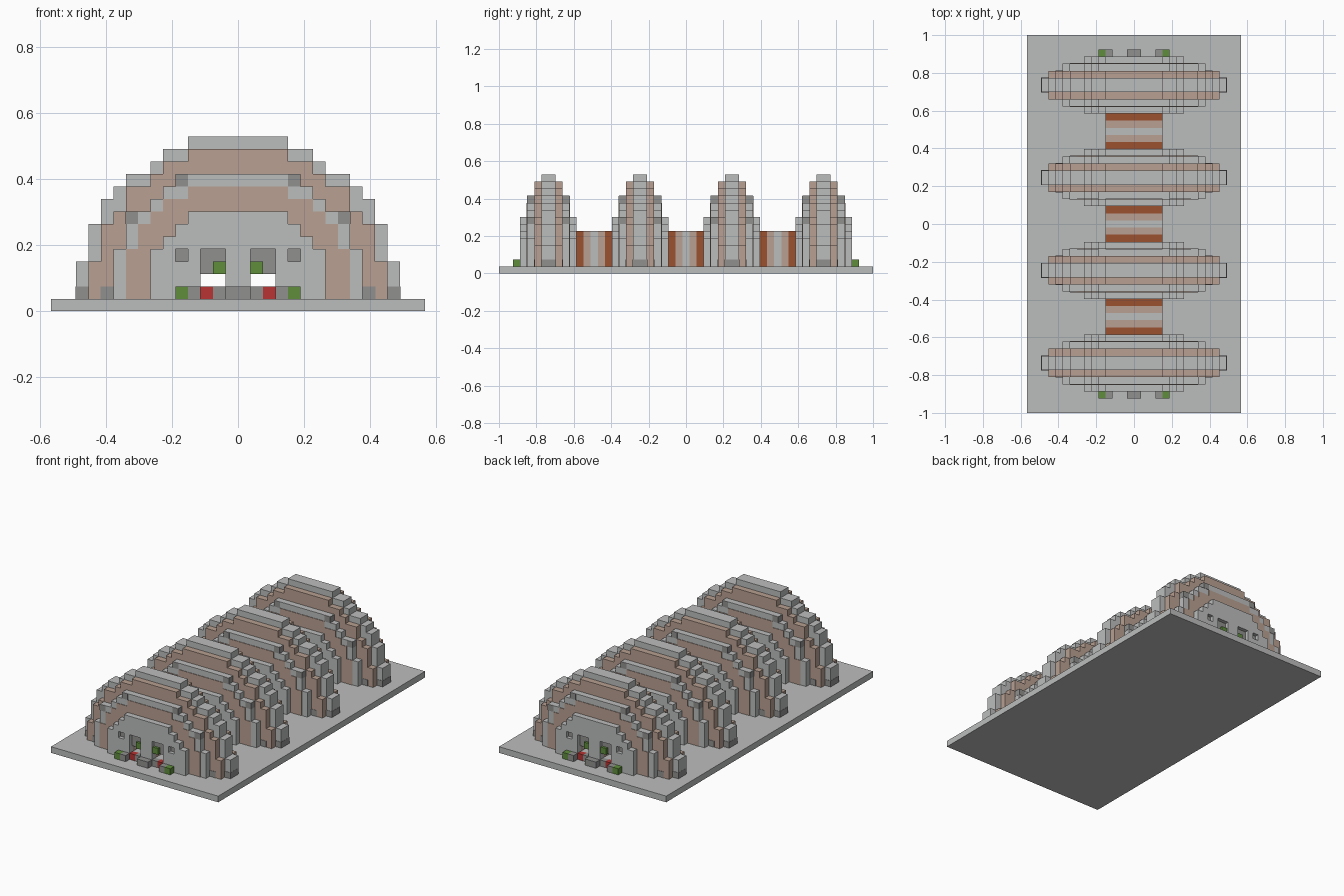
import bpy
import bmesh

if "Cube" in bpy.data.objects:
    bpy.data.objects.remove(bpy.data.objects["Cube"], do_unlink=True)

U = 2 / 53  # one block
RIBS = (-19.5, -6.5, 6.5, 19.5)
END = 23.5  # outer face of the end ribs, in blocks


def material(name, rgb):
    mat = bpy.data.materials.new(name)
    mat.use_nodes = True
    mat.diffuse_color = (*rgb, 1)
    mat.node_tree.nodes["Principled BSDF"].inputs["Base Color"].default_value = (*rgb, 1)
    return mat


GREY = material("light stone", (0.50, 0.51, 0.505))
DARK = material("dark stone", (0.28, 0.28, 0.275))
TAN = material("pale clay", (0.48, 0.35, 0.285))
RUST = material("rust clay", (0.33, 0.085, 0.03))
GREEN = material("leaf green", (0.115, 0.27, 0.045))
RED = material("flower red", (0.48, 0.032, 0.032))


def make_object(name, bm, mat):
    bmesh.ops.recalc_face_normals(bm, faces=bm.faces)
    mesh = bpy.data.meshes.new(name)
    bm.to_mesh(mesh)
    bm.free()
    if mat:
        mesh.materials.append(mat)
    obj = bpy.data.objects.new(name, mesh)
    bpy.context.collection.objects.link(obj)
    return obj


def boxes(name, spans, mat):
    """Boxes given as (x0, x1, y0, y1, z0, z1) in blocks."""
    bm = bmesh.new()
    for x0, x1, y0, y1, z0, z1 in spans:
        made = bmesh.ops.create_cube(bm, size=1)["verts"]
        for v in made:
            v.co.x = (x1 if v.co.x > 0 else x0) * U
            v.co.y = (y1 if v.co.y > 0 else y0) * U
            v.co.z = (z1 if v.co.z > 0 else z0) * U
    return make_object(name, bm, mat)


def four_way(span):
    """Mirror a box across both x and y."""
    x0, x1, y0, y1, z0, z1 = span
    return [(min(a * x0, a * x1), max(a * x0, a * x1),
             min(b * y0, b * y1), max(b * y0, b * y1), z0, z1)
            for a in (-1, 1) for b in (-1, 1)]


def stepped_arch(name, steps, centre, half, mat):
    """Extrude a mirrored staircase of (half width, top) steps along y."""
    side, low = [], 1
    for width, top in steps:
        side += [(width, low), (width, top)]
        low = top
    outline = side + [(-x, z) for x, z in reversed(side)]
    bm = bmesh.new()
    face = bm.faces.new([bm.verts.new((x * U, (centre - half) * U, z * U)) for x, z in outline])
    new = bmesh.ops.extrude_face_region(bm, geom=[face])["geom"]
    bmesh.ops.translate(bm, vec=(0, 2 * half * U, 0),
                        verts=[g for g in new if isinstance(g, bmesh.types.BMVert)])
    return make_object(name, bm, mat)


def cut(obj, cutter):
    mod = obj.modifiers.new("opening", "BOOLEAN")
    mod.operation = "DIFFERENCE"
    mod.solver = "EXACT"
    mod.object = cutter
    bpy.context.view_layer.objects.active = obj
    bpy.ops.object.modifier_apply(modifier=mod.name)


# Base slab
boxes("base_slab", [(-15, 15, -26.5, 26.5, 0, 1)], GREY)

# Cutters for the two passages and the end wall recesses
passage = boxes("passage_cutter", [(-3, -1, -30, 30, 2, 3), (1, 3, -30, 30, 2, 3)], None)
recess = boxes("recess_cutter",
               four_way((1, 3, END - 0.85, 25, 0.5, 5)) + four_way((4, 5, END - 0.85, 25, 4, 5)), None)
for cutter in (passage, recess):
    cutter.hide_render = True
    cutter.hide_set(True)

# Ribs: nested stepped arches, each thicker and smaller than the last
LAYERS = (
    ("rib_crest", 1, GREY, ((13, 4), (12, 7), (11, 9), (10, 10), (9, 11), (7, 12), (6, 13), (4, 14))),
    ("rib_clay_arch", 2, TAN, ((12, 4), (11, 7), (10, 8), (9, 10), (7, 11), (6, 12), (4, 13))),
    ("rib_stone_arch", 3, GREY, ((10, 5), (9, 8), (7, 9), (6, 10), (5, 11))),
    ("rib_clay_band", 3.08, TAN, ((9, 5), (8, 7), (7, 8), (6, 9), (4, 10))),
    ("rib_wall", 4, GREY, ((7, 5), (6, 6), (5, 7), (4, 8))),
)
for centre in RIBS:
    for name, half, mat, steps in LAYERS:
        arch = stepped_arch(name, steps, centre, half, mat)
        cut(arch, passage)
        if name == "rib_wall" and abs(centre) > 13:
            cut(arch, recess)

# Dark accent blocks on the arches: (inner x, bottom z, half thickness)
accents = []
for centre in RIBS:
    for x, z, half in ((12, 1, 1), (10, 1, 2), (8, 7, 3), (4, 10, 3)):
        for side in (-1, 1):
            a, b = sorted((side * x, side * (x + 1.03)))
            accents.append((a, b, centre - half - 0.05, centre + half + 0.05, z, z + 0.98))
boxes("arch_accents", accents, DARK)

# Banded corridors between the ribs
for centre in (-13, 0, 13):
    for i, mat in enumerate((RUST, TAN, GREY, TAN, RUST)):
        y = centre - 2.5 + i
        cut(boxes("corridor_band", [(-4, 4, y, y + 1, 1, 6)], mat), passage)

# Entrance details at both ends
back, front = END - 0.9, END - 0.6
boxes("entrance_recess_back", four_way((1, 3, back, front, 4, 5))
      + four_way((2, 3, back, front, 3, 4)) + four_way((4, 5, back, front, 4, 5)), DARK)
boxes("entrance_sill", four_way((1, 2, back, END, 1, 2)), DARK)
boxes("entrance_flowers", four_way((2, 3, back, END, 1, 2)), RED)
boxes("entrance_vines", four_way((1, 2, back, END - 0.2, 3, 4)), GREEN)
boxes("planter_bushes", four_way((4, 5, END, END + 1, 1, 2)), GREEN)
boxes("planter_blocks", four_way((3, 4, END, END + 1, 1, 2)), DARK)
boxes("entrance_step", [(-1, 1, END, END + 1, 1, 2), (-1, 1, -END - 1, -END, 1, 2)], DARK)
